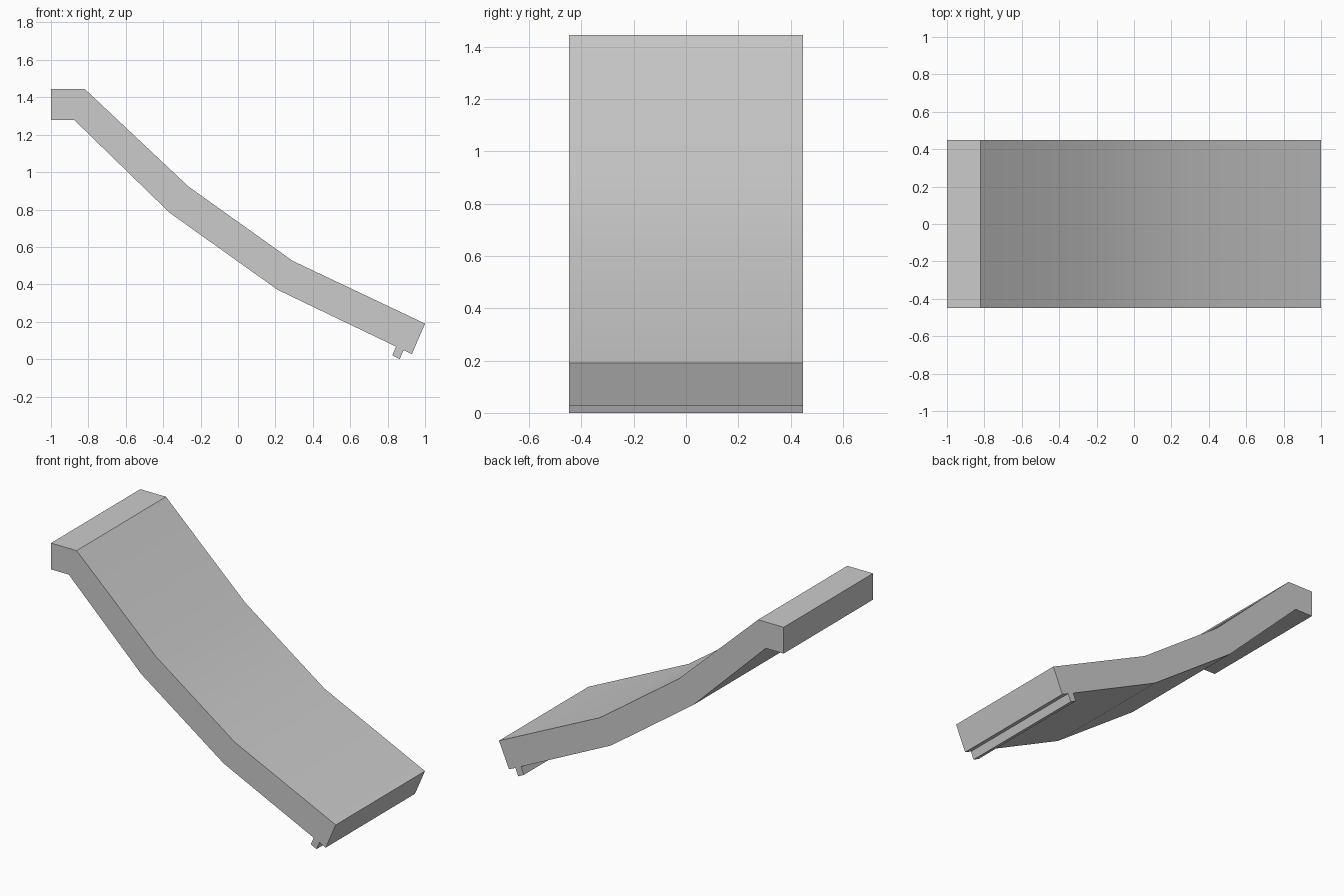
import bpy, bmesh, math

if "Cube" in bpy.data.objects:
    bpy.data.objects.remove(bpy.data.objects["Cube"])

HALF_WIDTH = 0.448

# Side profile (x, z): upper surface down the slope, then back along the underside
top = [(-1, 1.445), (-0.82, 1.445), (-0.265, 0.923), (0.293, 0.525), (1, 0.19)]
end_and_lip = [(0.93, 0.027), (0.885, 0.048), (0.865, 0.0), (0.825, 0.02), (0.845, 0.067)]
underside = [(0.213, 0.37), (-0.365, 0.782), (-0.875, 1.278), (-1, 1.278)]
profile = top + end_and_lip + underside

# Extrude the profile across the full width
bm = bmesh.new()
side = bm.faces.new([bm.verts.new((x, -HALF_WIDTH, z)) for x, z in profile])
ext = bmesh.ops.extrude_face_region(bm, geom=[side], use_keep_orig=True)
moved = [v for v in ext["geom"] if isinstance(v, bmesh.types.BMVert)]
bmesh.ops.translate(bm, verts=moved, vec=(0, 2 * HALF_WIDTH, 0))
bmesh.ops.recalc_face_normals(bm, faces=bm.faces[:])
mesh = bpy.data.meshes.new("curved_ramp")
bm.to_mesh(mesh)
bm.free()

ramp = bpy.data.objects.new("curved_ramp", mesh)
bpy.context.collection.objects.link(ramp)

# Smooth the gentle bends, keep the real edges sharp
bpy.context.view_layer.objects.active = ramp
ramp.select_set(True)
bpy.ops.object.shade_smooth_by_angle(angle=math.radians(30))
